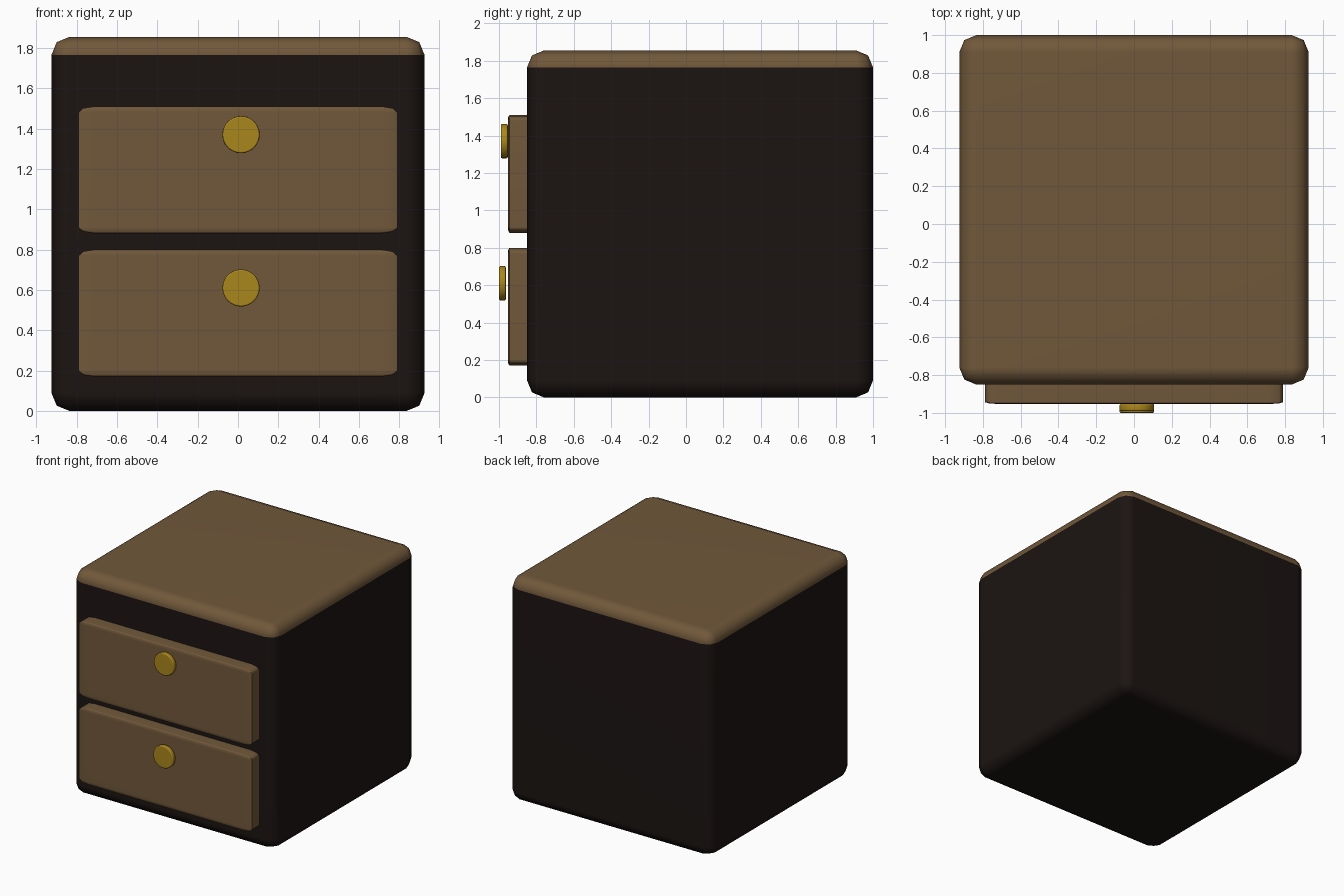
import bpy, bmesh, math
from mathutils import Matrix

if "Cube" in bpy.data.objects:
    bpy.data.objects.remove(bpy.data.objects["Cube"])


def material(name, rgb):
    m = bpy.data.materials.new(name)
    m.diffuse_color = (*rgb, 1)
    m.use_nodes = True
    m.node_tree.nodes["Principled BSDF"].inputs["Base Color"].default_value = m.diffuse_color
    return m


dark = material("dark_wood", (0.011, 0.007, 0.006))
wood = material("brown_wood", (0.165, 0.098, 0.043))
brass = material("brass", (0.40, 0.24, 0.012))


def finish(bm, name, mats, angle=60):
    for f in bm.faces:
        f.normal_update()
    me = bpy.data.meshes.new(name)
    bm.to_mesh(me)
    bm.free()
    for m in mats:
        me.materials.append(m)
    ob = bpy.data.objects.new(name, me)
    bpy.context.collection.objects.link(ob)
    bpy.ops.object.select_all(action='DESELECT')
    ob.select_set(True)
    bpy.context.view_layer.objects.active = ob
    bpy.ops.object.shade_smooth_by_angle(angle=math.radians(angle))
    wn = ob.modifiers.new("weighted_normals", 'WEIGHTED_NORMAL')
    wn.keep_sharp = True
    return ob


def rounded_block(lo, hi):
    """Rounded cube stretched to fill a box, so its rounding stretches too."""
    bm = bmesh.new()
    bmesh.ops.create_cube(bm, size=1)
    bmesh.ops.bevel(bm, geom=bm.edges[:], offset=0.049, segments=2,
                    profile=0.5, affect='EDGES')
    size = [b - a for a, b in zip(lo, hi)]
    mid = [(a + b) / 2 for a, b in zip(lo, hi)]
    bmesh.ops.transform(bm, verts=bm.verts[:],
                        matrix=Matrix.Translation(mid) @ Matrix.Diagonal((*size, 1)))
    return bm


# Cabinet body with a lighter top
bm = rounded_block((-0.925, -0.85, 0), (0.925, 1.0, 1.855))
for f in bm.faces:
    f.material_index = int(f.calc_center_median().z > 1.768)
finish(bm, "cabinet_body", [dark, wood])

# Drawers and their round knobs: (name, bottom, top, knob height, knob front)
for name, z0, z1, kz, ky in (("upper", 0.88, 1.51, 1.37, -0.99),
                             ("lower", 0.17, 0.80, 0.61, -1.0)):
    finish(rounded_block((-0.79, -0.953, z0), (0.79, -0.75, z1)),
           name + "_drawer", [wood])

    bm = bmesh.new()
    bmesh.ops.create_cone(bm, cap_ends=True, segments=32, radius1=0.092,
                          radius2=0.092, depth=0.037,
                          matrix=Matrix.Translation((0.015, ky + 0.0185, kz))
                          @ Matrix.Rotation(math.pi / 2, 4, 'X'))
    rims = [e for e in bm.edges if any(len(f.verts) > 4 for f in e.link_faces)]
    bmesh.ops.bevel(bm, geom=rims, offset=0.008, segments=2, profile=0.5,
                    affect='EDGES')
    finish(bm, name + "_knob", [brass])
